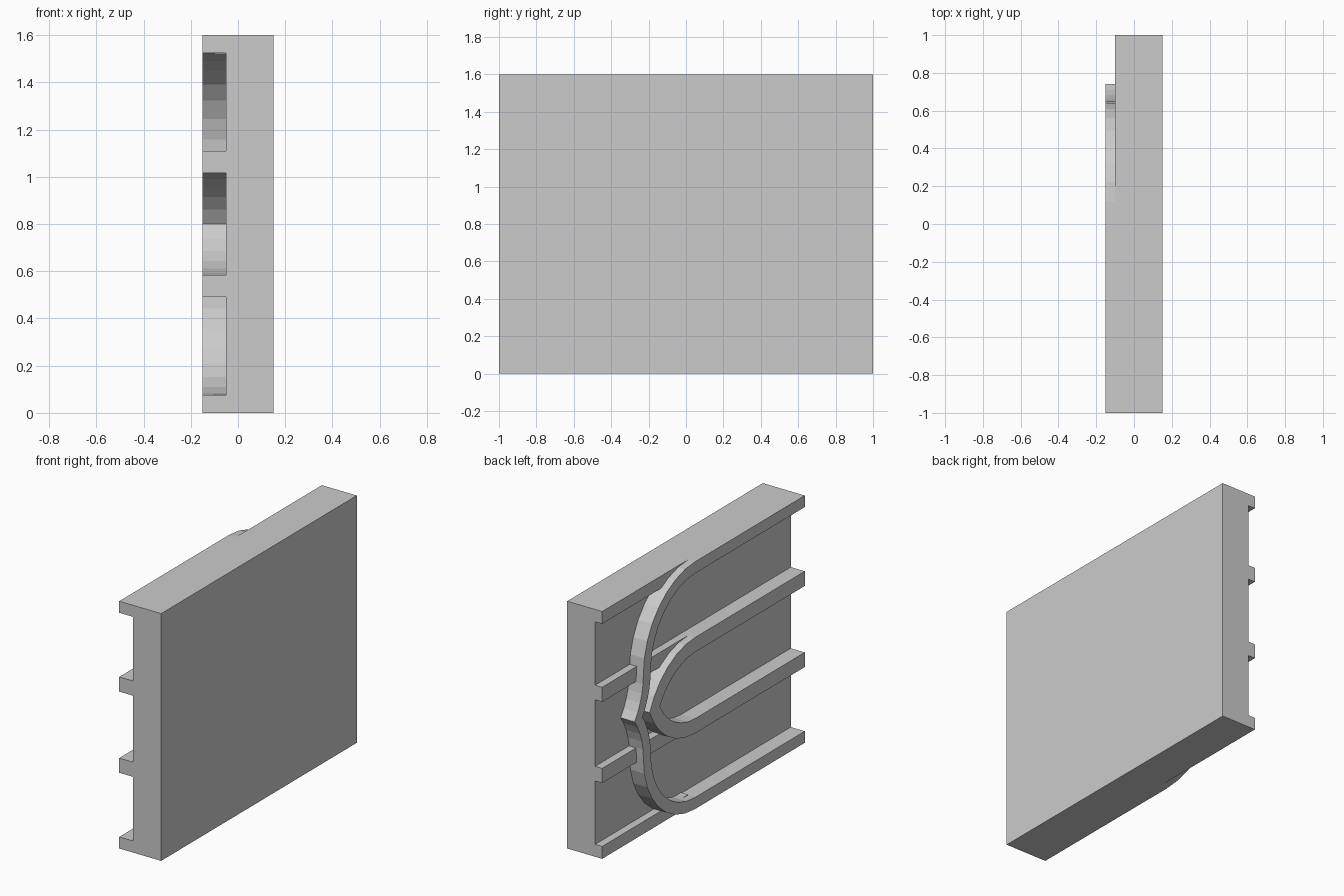
import bpy, bmesh
from math import sin, cos, radians

cube = bpy.data.objects.get("Cube")
if cube:
    bpy.data.objects.remove(cube)

MID = 0.8            # height of the symmetry line
BEND = 0.12          # y where the straight rails start to curve
FACE, LOW, WALL = -0.15, -0.10, -0.05   # x of track face, low rail face, wall

grey = bpy.data.materials.new("plain_grey")
grey.use_nodes = True
grey.diffuse_color = (0.6, 0.6, 0.6, 1)
grey.node_tree.nodes["Principled BSDF"].inputs["Base Color"].default_value = (0.6, 0.6, 0.6, 1)


def finish(name, bm):
    bmesh.ops.recalc_face_normals(bm, faces=bm.faces)
    mesh = bpy.data.meshes.new(name)
    bm.to_mesh(mesh)
    bm.free()
    mesh.materials.append(grey)
    obj = bpy.data.objects.new(name, mesh)
    bpy.context.collection.objects.link(obj)


def box(name, x, y, z):
    bm = bmesh.new()
    for v in bmesh.ops.create_cube(bm, size=1)["verts"]:
        v.co = [lo + (c + 0.5) * (hi - lo) for c, (lo, hi) in zip(v.co, (x, y, z))]
    finish(name, bm)


def arc(cy, cz, radius, start, end, steps):
    """Points in the y-z plane; angles in degrees from +y towards +z."""
    angles = [radians(start + (end - start) * i / steps) for i in range(steps + 1)]
    return [(cy + radius * cos(a), cz + radius * sin(a)) for a in angles]


def mirrored(points):
    return points + [(y, 2 * MID - z) for y, z in reversed(points[:-1])]


def track(name, outer, inner):
    """Solid band between two matching edge lines."""
    bm = bmesh.new()
    rows = [[bm.verts.new((x, *p)) for x, p in
             ((FACE, o), (FACE, i), (WALL, i), (WALL, o))]
            for o, i in zip(mirrored(outer), mirrored(inner))]
    for a, b in zip(rows, rows[1:]):
        for k in range(4):
            n = (k + 1) % 4
            bm.faces.new((a[k], a[n], b[n], b[k]))
    bm.faces.new(rows[0])
    bm.faces.new(rows[-1])
    finish(name, bm)


# Wall slab
box("wall_panel", (WALL, 0.15), (-1, 1), (0, 1.6))

# Low rails behind the curved tracks
for name, z in (("bottom", (0, 0.08)), ("lower", (0.49, 0.585)),
                ("upper", (1.015, 1.11)), ("top", (1.52, 1.6))):
    box(name + "_low_rail", (LOW, WALL), (BEND, 1), z)


# Outer track: straight rail, quarter bend, then a flare out to the point
def brace_edge(radius, tip):
    side = BEND + radius
    flare = arc(side + 0.45, 1.07, 0.45, 180, 217, 5)[1:]
    scale = (tip - side) / (flare[-1][0] - side)
    flare = [(side + (y - side) * scale, z) for y, z in flare]
    flare[-1] = (tip, MID)
    return [(-1, 1.07 + radius)] + arc(BEND, 1.07, radius, 90, 0, 8) + flare


track("outer_track", brace_edge(0.53, 0.74), brace_edge(0.455, 0.66))


# Inner track: two arcs meeting in a point
def point_edge(radius, sweep):
    edge = arc(BEND, 0.605, radius, 90, 90 - sweep, 6)
    edge[-1] = (edge[-1][0], MID)
    return [(-1, 0.605 + radius)] + edge


track("inner_track", point_edge(0.505, 67.3), point_edge(0.41, 61.6))
